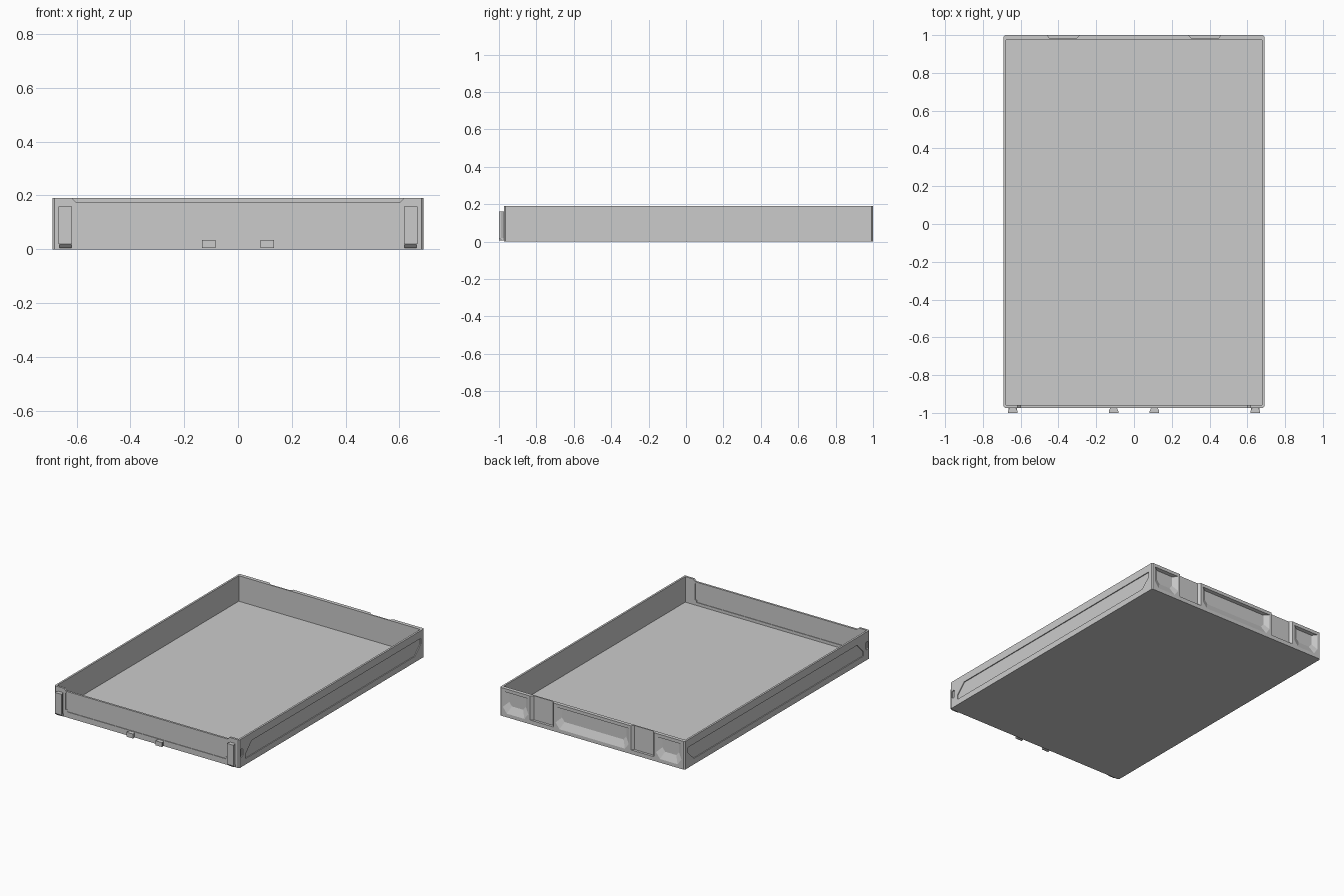
import bpy, bmesh

if "Cube" in bpy.data.objects:
    bpy.data.objects.remove(bpy.data.objects["Cube"])


def loft(name, ring_a, ring_b):
    """Closed solid between two matching rings of 3D points."""
    bm = bmesh.new()
    a = [bm.verts.new(p) for p in ring_a]
    b = [bm.verts.new(p) for p in ring_b]
    n = len(a)
    bm.faces.new(a)
    bm.faces.new(b[::-1])
    for i in range(n):
        j = (i + 1) % n
        bm.faces.new((a[i], b[i], b[j], a[j]))
    bmesh.ops.recalc_face_normals(bm, faces=bm.faces)
    me = bpy.data.meshes.new(name)
    bm.to_mesh(me)
    bm.free()
    ob = bpy.data.objects.new(name, me)
    bpy.context.collection.objects.link(ob)
    return ob


def along_x(name, pts, x0, x1):
    return loft(name, [(x0, y, z) for y, z in pts], [(x1, y, z) for y, z in pts])


def along_y(name, pts, y0, y1, pts1=None):
    return loft(name, [(x, y0, z) for x, z in pts], [(x, y1, z) for x, z in pts1 or pts])


def along_z(name, pts, z0, z1):
    return loft(name, [(x, y, z0) for x, y in pts], [(x, y, z1) for x, y in pts])


def rect(a0, a1, b0, b1, c=0.0):
    """Rectangle, with corners chamfered by c if given."""
    if not c:
        return [(a0, b0), (a1, b0), (a1, b1), (a0, b1)]
    return [(a0 + c, b0), (a1 - c, b0), (a1, b0 + c), (a1, b1 - c),
            (a1 - c, b1), (a0 + c, b1), (a0, b1 - c), (a0, b0 + c)]


def cut(body, cutter):
    cutter.hide_render = True
    m = body.modifiers.new("cut", "BOOLEAN")
    m.operation = "DIFFERENCE"
    m.solver = "EXACT"
    m.object = cutter
    bpy.context.view_layer.objects.active = body
    bpy.ops.object.modifier_apply(modifier=m.name)
    bpy.data.objects.remove(cutter)


# Open tray: outer shell minus the interior
H = 0.19
tray = along_z("tray_body", rect(-0.69, 0.69, -0.973, 1.0, 0.008), 0, H)
cut(tray, along_z("interior", rect(-0.677, 0.677, -0.959, 0.975), 0.018, 0.3))

# Front wall: lowered rim and a thin stepped panel, recessed on both faces
cut(tray, along_y("rim_notch", [(-0.602, 0.175), (0.602, 0.175), (0.63, 0.203), (-0.63, 0.203)], -1.1, -0.9))
panel = [(-0.605, 0.16), (-0.605, 0.052), (-0.592, 0.052), (-0.592, 0.038),
         (0.592, 0.038), (0.592, 0.052), (0.605, 0.052), (0.605, 0.16),
         (0.597, 0.171), (-0.597, 0.171)]
cut(tray, along_y("front_recess", panel, -1.1, -0.969))
cut(tray, along_y("front_inner_recess", panel, -0.963, -0.9))

# Side walls: long slanted recess and a small latch slot
side = [(-0.905, 0.04), (0.90, 0.04), (0.963, 0.10), (0.963, 0.138), (-0.84, 0.138), (-0.905, 0.07)]
for s in (-1, 1):
    cut(tray, along_x("side_recess", side, s * 0.684, s * 0.8))
    cut(tray, along_x("latch_slot", rect(-0.955, -0.934, 0.068, 0.122, 0.005), s * 0.682, s * 0.8))

# Back wall: dovetail receiving slots, open at the top
for s in (-1, 1):
    plan = [(s * 0.287, 1.001), (s * 0.463, 1.001), (s * 0.446, 0.983), (s * 0.304, 0.983)]
    cut(tray, along_z("receiving_slot", plan, 0.028, 0.3))


# Back wall: shallow hand recesses with wide sloping lower edges
def hand_recess(x0, x1, z0, z1):
    outer = [(x0 + 0.03, z0), (x1 - 0.03, z0), (x1, z0 + 0.04), (x1, z1), (x0, z1), (x0, z0 + 0.04)]
    a, b, z = x0 + 0.035, x1 - 0.035, z0 + 0.05
    inner = [(a + 0.02, z), (b - 0.02, z), (b, z + 0.025), (b, z1 - 0.006), (a, z1 - 0.006), (a, z + 0.025)]
    cut(tray, along_y("hand_recess", outer, 1.001, 0.979, inner))


hand_recess(-0.275, 0.275, 0.022, 0.168)
hand_recess(-0.668, -0.475, 0.022, 0.168)
hand_recess(0.475, 0.668, 0.022, 0.168)


# Front dovetail tabs: narrow at the wall, flared at the face
def dovetail(name, xc, w, z0, z1, lip):
    base = rect(xc - w + 0.01, xc + w - 0.01, z0 + lip, z1)
    face = rect(xc - w, xc + w, z0 + lip, z1)
    mid = along_y(name, base, -0.969, -0.99, face)
    along_y(name + "_face", face, -0.99, -1.0)
    return mid


for s, tag in ((-1, "left"), (1, "right")):
    dovetail(tag + "_front_tab", s * 0.642, 0.025, 0.0, 0.16, 0.02)
    # sloping foot below each tall tab
    along_x(tag + "_tab_foot", [(-0.972, 0.005), (-0.985, 0.005), (-1.0, 0.02), (-0.972, 0.02)],
            s * 0.642 - 0.022, s * 0.642 + 0.022)
    dovetail(tag + "_small_tab", s * 0.108, 0.025, 0.005, 0.035, 0.0)
